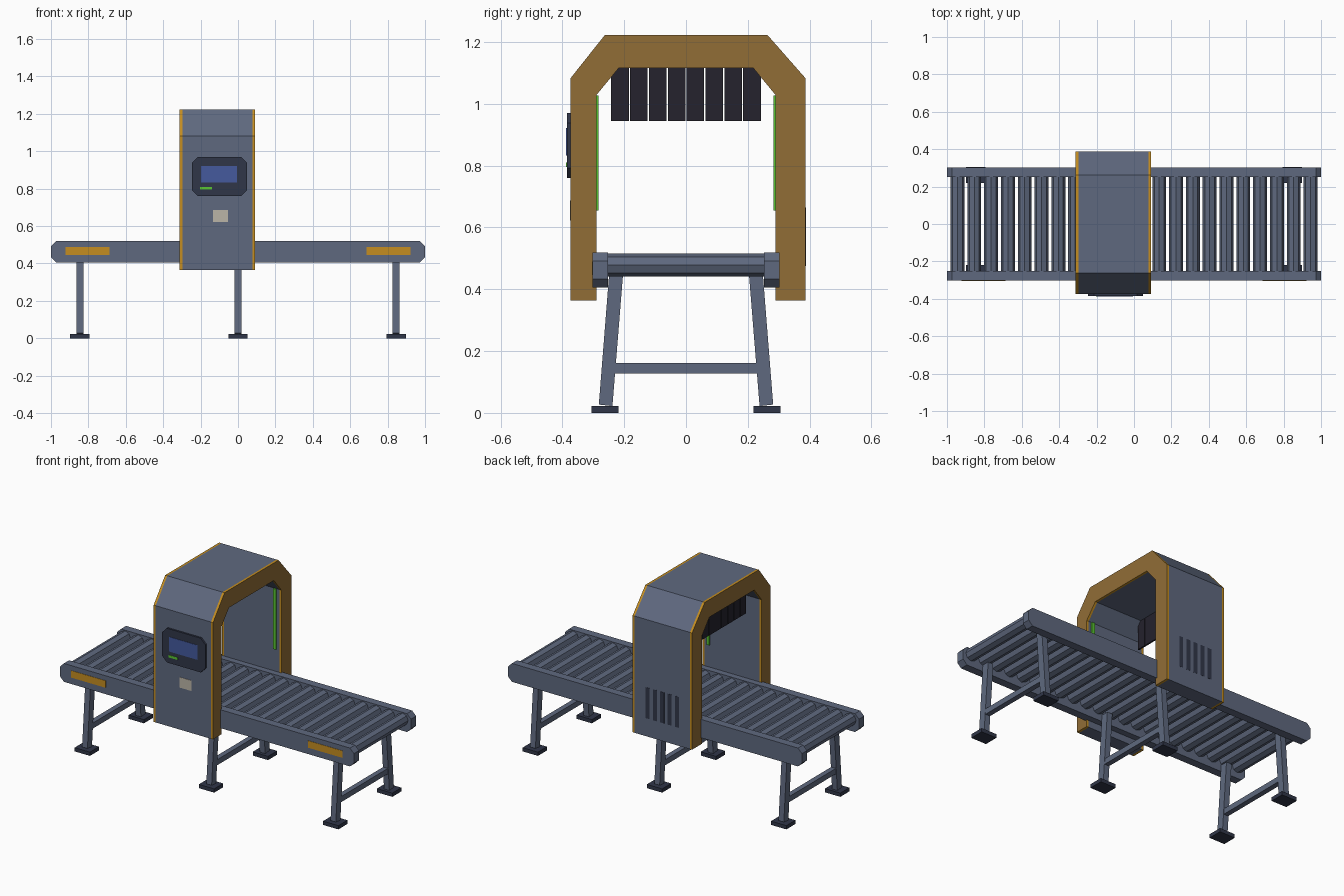
import bpy
import bmesh
from math import pi, atan2, hypot
from mathutils import Matrix, Vector

if "Cube" in bpy.data.objects:
    bpy.data.objects.remove(bpy.data.objects["Cube"], do_unlink=True)


def material(name, rgb):
    m = bpy.data.materials.new(name)
    m.use_nodes = True
    m.diffuse_color = (*rgb, 1)
    m.node_tree.nodes["Principled BSDF"].inputs["Base Color"].default_value = (*rgb, 1)
    return m


slate = material("slate metal", (0.114, 0.141, 0.212))
navy = material("dark navy", (0.03, 0.037, 0.066))
orange = material("orange", (0.56, 0.27, 0.015))
bronze = material("bronze", (0.285, 0.155, 0.037))
blue = material("screen blue", (0.058, 0.1, 0.34))
green = material("signal green", (0.1, 0.56, 0.032))
beige = material("label beige", (0.5, 0.46, 0.39))
rubber = material("black rubber", (0.018, 0.016, 0.026))


def finish(name, bm, *mats):
    bmesh.ops.recalc_face_normals(bm, faces=bm.faces)
    mesh = bpy.data.meshes.new(name)
    bm.to_mesh(mesh)
    bm.free()
    for m in mats:
        mesh.materials.append(m)
    obj = bpy.data.objects.new(name, mesh)
    bpy.context.scene.collection.objects.link(obj)
    return obj


def box(name, mat, x, y, z):
    """Box from (min, max) spans on each axis."""
    bm = bmesh.new()
    size = [s[1] - s[0] for s in (x, y, z)]
    mid = [(s[0] + s[1]) / 2 for s in (x, y, z)]
    bmesh.ops.create_cube(bm, size=1, matrix=Matrix.Translation(mid) @ Matrix.Diagonal((*size, 1)))
    return finish(name, bm, mat)


def prism(name, points, depth, *mats, rim=False):
    """Extrude a closed 3D outline by a depth vector; rim faces may take the second material."""
    bm = bmesh.new()
    face = bm.faces.new([bm.verts.new(p) for p in points])
    ext = bmesh.ops.extrude_face_region(bm, geom=[face], use_keep_orig=True)
    bmesh.ops.translate(bm, vec=depth, verts=[v for v in ext["geom"] if isinstance(v, bmesh.types.BMVert)])
    bm.normal_update()
    if rim:
        for f in bm.faces:
            f.material_index = 0 if abs(f.normal.x) > 0.5 else 1
    return finish(name, bm, *mats)


def chamfered(x0, x1, z0, z1, c, y):
    """Rectangle in the xz plane with cut corners."""
    return [(x0 + c, y, z0), (x1 - c, y, z0), (x1, y, z0 + c), (x1, y, z1 - c),
            (x1 - c, y, z1), (x0 + c, y, z1), (x0, y, z1 - c), (x0, y, z0 + c)]


# Scanner arch: slate body between two thin coloured end frames
FRONT, BACK = -0.374, 0.387
X0, X1, RIM = -0.312, 0.092, 0.014
arch = [(FRONT, 0.364), (FRONT, 1.082), (-0.262, 1.223), (0.263, 1.223),
        (BACK, 1.082), (BACK, 0.364), (0.29, 0.364), (0.29, 1.028),
        (0.218, 1.115), (-0.218, 1.115), (-0.29, 1.028), (-0.29, 0.364)]


def arch_part(name, x0, x1, *mats, rim=False):
    prism(name, [(x0, y, z) for y, z in arch], (x1 - x0, 0, 0), *mats, rim=rim)


arch_part("arch_body", X0 + RIM, X1 - RIM, slate)
arch_part("arch_frame_right", X0, X0 + RIM, bronze, orange, rim=True)
arch_part("arch_frame_left", X1 - RIM, X1, bronze, orange, rim=True)

# Control panel with screen, status light and label
PANEL = -0.3855
prism("control_panel", chamfered(-0.246, 0.048, 0.76, 0.97, 0.032, FRONT),
      (0, PANEL - FRONT, 0), navy)
box("screen", blue, (-0.198, -0.005), (PANEL - 0.002, PANEL), (0.832, 0.922))
box("status_light", green, (-0.203, -0.139), (PANEL - 0.002, PANEL), (0.795, 0.81))
box("front_label", beige, (-0.134, -0.053), (FRONT - 0.002, FRONT), (0.623, 0.687))

# Rear vent slots
for i in range(5):
    x = -0.11 + (i - 2) * 0.05
    box(f"vent_slot_{i + 1}", navy, (x - 0.0135, x + 0.0135), (BACK, BACK + 0.001), (0.475, 0.665))

# Hanging curtain strips
for i in range(8):
    y = (i - 3.5) * 0.061
    box(f"curtain_strip_{i + 1}", rubber, (-0.24, -0.23), (y - 0.0285, y + 0.0285), (0.944, 1.125))

# Sensor light strips and side rails
for side, s in (("front", -1), ("back", 1)):
    box(f"sensor_strip_{side}", green, (0.04, 0.06), sorted((s * 0.283, s * 0.291)), (0.655, 1.027))
    prism(f"rail_{side}", chamfered(-1, 1, 0.406, 0.519, 0.027, s * 0.302),
          (0, -s * 0.05, 0), slate)
for side, s in (("right", -1), ("left", 1)):
    box(f"rail_marker_{side}", orange, sorted((s * 0.688, s * 0.923)), (-0.304, -0.302), (0.446, 0.489))

# Eight-sided rollers
ROLLERS = 22
for i in range(ROLLERS):
    x = -0.944 + i * 1.888 / (ROLLERS - 1)
    bm = bmesh.new()
    bmesh.ops.create_cone(bm, cap_ends=True, segments=8, radius1=0.037, radius2=0.037, depth=0.51,
                          matrix=Matrix.Translation((x, 0, 0.478)) @ Matrix.Rotation(pi / 2, 4, "X"))
    finish(f"roller_{i + 1}", bm, slate)

# Trestles: splayed legs, feet and a cross bar
for name, x in (("right", -0.845), ("middle", 0), ("left", 0.845)):
    for side, s in (("front", -1), ("back", 1)):
        outline = [(x - 0.018, s * y, z) for y, z in
                   ((0.238, 0.022), (0.282, 0.027), (0.249, 0.444), (0.204, 0.444))]
        prism(f"leg_{name}_{side}", outline, (0.036, 0, 0), slate)
        box(f"foot_{name}_{side}", navy, (x - 0.052, x + 0.052), sorted((s * 0.218, s * 0.306)), (0, 0.023))
    box(f"cross_bar_{name}", slate, (x - 0.016, x + 0.016), (-0.235, 0.235), (0.128, 0.162))
